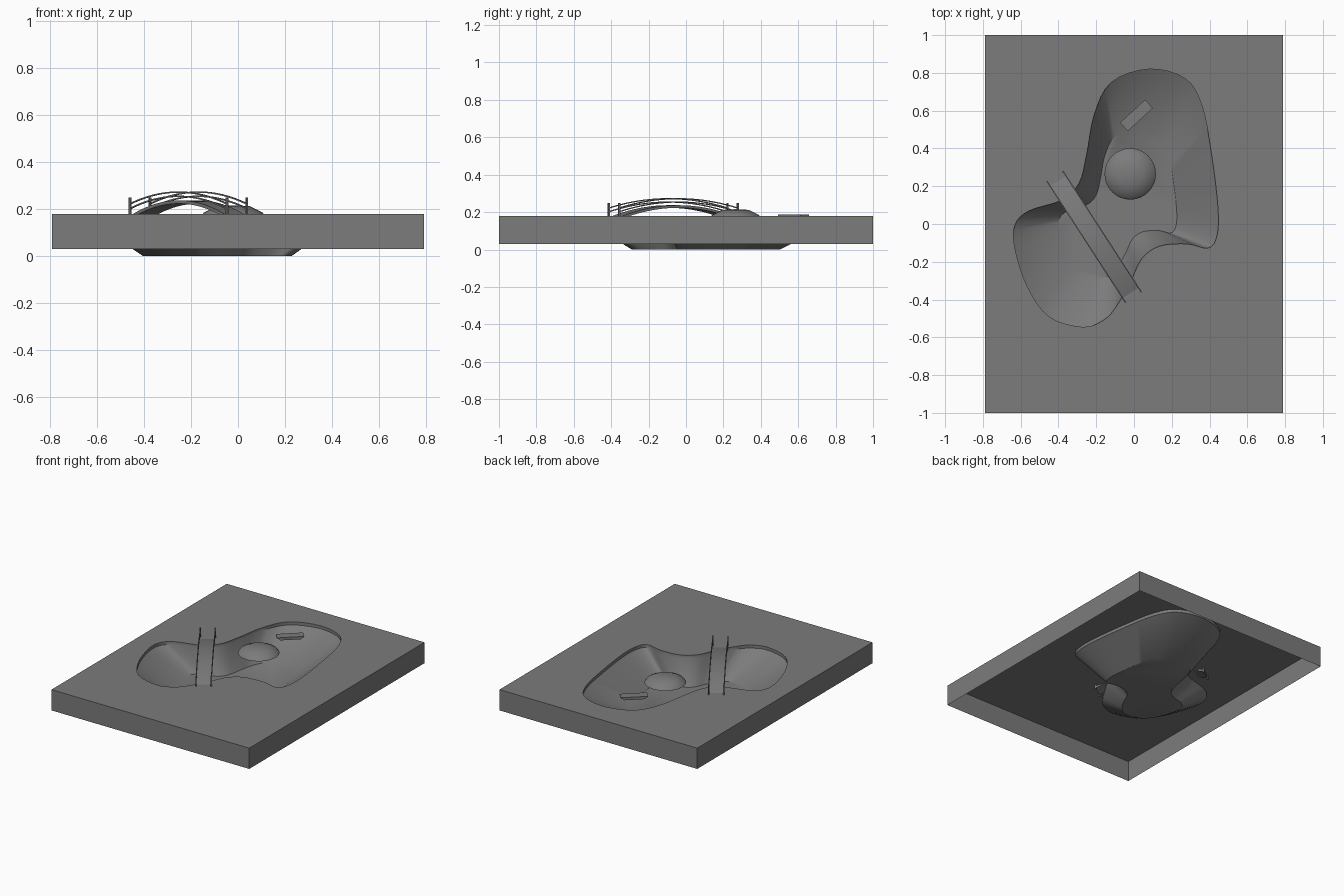
import bpy, bmesh, math
from mathutils import Vector, Matrix

cube = bpy.data.objects.get("Cube")
if cube:
    bpy.data.objects.remove(cube, do_unlink=True)

grey = bpy.data.materials.new("stone grey")
grey.use_nodes = True
grey.diffuse_color = (0.2, 0.2, 0.2, 1)
grey.node_tree.nodes["Principled BSDF"].inputs["Base Color"].default_value = (0.2, 0.2, 0.2, 1)

TOP, SKIRT, LIP = 0.18, 0.03, 0.158


def finish(name, bm, smooth=None):
    mesh = bpy.data.meshes.new(name)
    bm.to_mesh(mesh)
    bm.free()
    mesh.materials.append(grey)
    obj = bpy.data.objects.new(name, mesh)
    bpy.context.collection.objects.link(obj)
    if smooth:
        bpy.ops.object.select_all(action='DESELECT')
        obj.select_set(True)
        bpy.context.view_layer.objects.active = obj
        bpy.ops.object.shade_smooth_by_angle(angle=math.radians(smooth))
    return obj


def closed_spline(points, steps):
    """Smooth closed curve through the points."""
    pts, out = [Vector(p) for p in points], []
    n = len(pts)
    for i in range(n):
        a, b, c, d = (pts[(i + k) % n] for k in (-1, 0, 1, 2))
        for s in range(steps):
            t = s / steps
            out.append(0.5 * (2 * b + (c - a) * t + (2 * a - 5 * b + 4 * c - d) * t ** 2
                              + (3 * b - a - 3 * c + d) * t ** 3))
    return out


def ring(bm, pts, z):
    return [bm.verts.new((p[0], p[1], z)) for p in pts]


def bridge_rings(bm, upper, lower):
    n = len(upper)
    for i in range(n):
        j = (i + 1) % n
        bm.faces.new((upper[i], upper[j], lower[j], lower[i]))


# Pond outline, clockwise from the back
shore = closed_spline([
    (0.08, 0.82), (0.27, 0.77), (0.36, 0.625), (0.41, 0.37), (0.445, 0.08), (0.437, -0.07),
    (0.39, -0.127), (0.28, -0.105), (0.135, -0.117), (0.04, -0.185), (-0.02, -0.31),
    (-0.09, -0.43), (-0.156, -0.505), (-0.27, -0.545), (-0.45, -0.49), (-0.565, -0.33),
    (-0.63, -0.13), (-0.63, -0.005), (-0.555, 0.07), (-0.38, 0.127), (-0.29, 0.217),
    (-0.25, 0.37), (-0.21, 0.58), (-0.12, 0.75)], 4)
middle = Vector((-0.077, 0.063))
floor_line = [middle + (p - middle) * 0.58 for p in shore]

# Ground slab: top sheet with the pond hole, open below
bm = bmesh.new()
corners = [(-0.79, -1), (0.79, -1), (0.79, 1), (-0.79, 1)]
edge = ring(bm, corners, TOP)
hole = ring(bm, shore, TOP)
loops = [bm.edges.new((l[i - 1], l[i])) for l in (edge, hole) for i in range(len(l))]
bmesh.ops.triangle_fill(bm, edges=loops, use_beauty=True, normal=(0, 0, 1))
for f in bm.faces:
    f.normal_update()
    if f.normal.z < 0:
        f.normal_flip()
bridge_rings(bm, ring(bm, corners, SKIRT), edge)
finish("ground_slab", bm)

# Pond basin: short upright lip, sloped wall, flat floor
bm = bmesh.new()
rings = [ring(bm, shore, TOP), ring(bm, shore, LIP), ring(bm, floor_line, 0)]
for a, b in zip(rings, rings[1:]):
    bridge_rings(bm, a, b)
bm.faces.new(rings[-1])
bmesh.ops.recalc_face_normals(bm, faces=bm.faces)
if sum(f.normal.z * f.calc_area() for f in bm.faces) < 0:
    bmesh.ops.reverse_faces(bm, faces=bm.faces)
finish("pond_basin", bm, 35)

# Island: low rounded mound
bm = bmesh.new()
circle = [(math.cos(k * math.tau / 32), math.sin(k * math.tau / 32)) for k in range(32)]
profile = [(0.11, 0.16), (0.136, 0.17), (0.125, 0.185), (0.07, 0.212)]
rings = [ring(bm, [(-0.02 + r * x, 0.265 + r * y) for x, y in circle], z) for r, z in profile]
for a, b in zip(rings, rings[1:]):
    bridge_rings(bm, a, b)
bm.faces.new(rings[0])
peak = bm.verts.new((-0.02, 0.265, 0.216))
for i in range(32):
    bm.faces.new((rings[-1][i - 1], rings[-1][i], peak))
bmesh.ops.recalc_face_normals(bm, faces=bm.faces)
finish("island", bm, 40)


def box(name, size, matrix, taper=1):
    bm = bmesh.new()
    bmesh.ops.create_cube(bm, size=1)
    for v in bm.verts:
        if v.co.z < 0:
            v.co.x *= taper
        v.co = Vector(a * b for a, b in zip(v.co, size))
    bm.transform(matrix)
    return finish(name, bm)


# Small flat boat
place = Matrix.Translation((0.013, 0.575, 0)) @ Matrix.Rotation(math.radians(42.5), 4, 'Z')
box("boat_deck", (0.18, 0.061, 0.006), place @ Matrix.Translation((0, 0, 0.183)))
box("boat_hull", (0.17, 0.05, 0.016), place @ Matrix.Translation((0, 0, 0.172)), 0.8)

# Arched bridge: deck and rails are swept strips along a shared local frame
start, end = Vector((-0.416, 0.249, 0)), Vector((-0.005, -0.385, 0))
along = end - start
half = along.length / 2
frame = Matrix.Translation((start + end) / 2) @ Matrix.Rotation(math.atan2(along.y, along.x), 4, 'Z')


def arch(name, y, width, thick, crown, foot, steps=20):
    bm = bmesh.new()
    sections = []
    for i in range(steps + 1):
        t = 2 * i / steps - 1
        z = crown - (crown - foot) * t * t
        sections.append([bm.verts.new((t * half, y + a * width / 2, z + b * thick / 2))
                         for a, b in ((-1, -1), (1, -1), (1, 1), (-1, 1))])
    for a, b in zip(sections, sections[1:]):
        bridge_rings(bm, a, b)
    bm.faces.new(sections[0])
    bm.faces.new(sections[-1])
    bmesh.ops.recalc_face_normals(bm, faces=bm.faces)
    bm.transform(frame)
    finish(name, bm, 30)


arch("bridge_deck", 0, 0.1, 0.014, 0.23, 0.165)
for side, y in (("left", 0.05), ("right", -0.05)):
    arch(f"bridge_top_rail_{side}", y, 0.006, 0.006, 0.272, 0.222)
    arch(f"bridge_middle_rail_{side}", y, 0.006, 0.006, 0.254, 0.202)
    for spot, x in (("back", -half), ("front", half)):
        box(f"bridge_post_{spot}_{side}", (0.01, 0.008, 0.1),
            frame @ Matrix.Translation((x, y, 0.2)))
